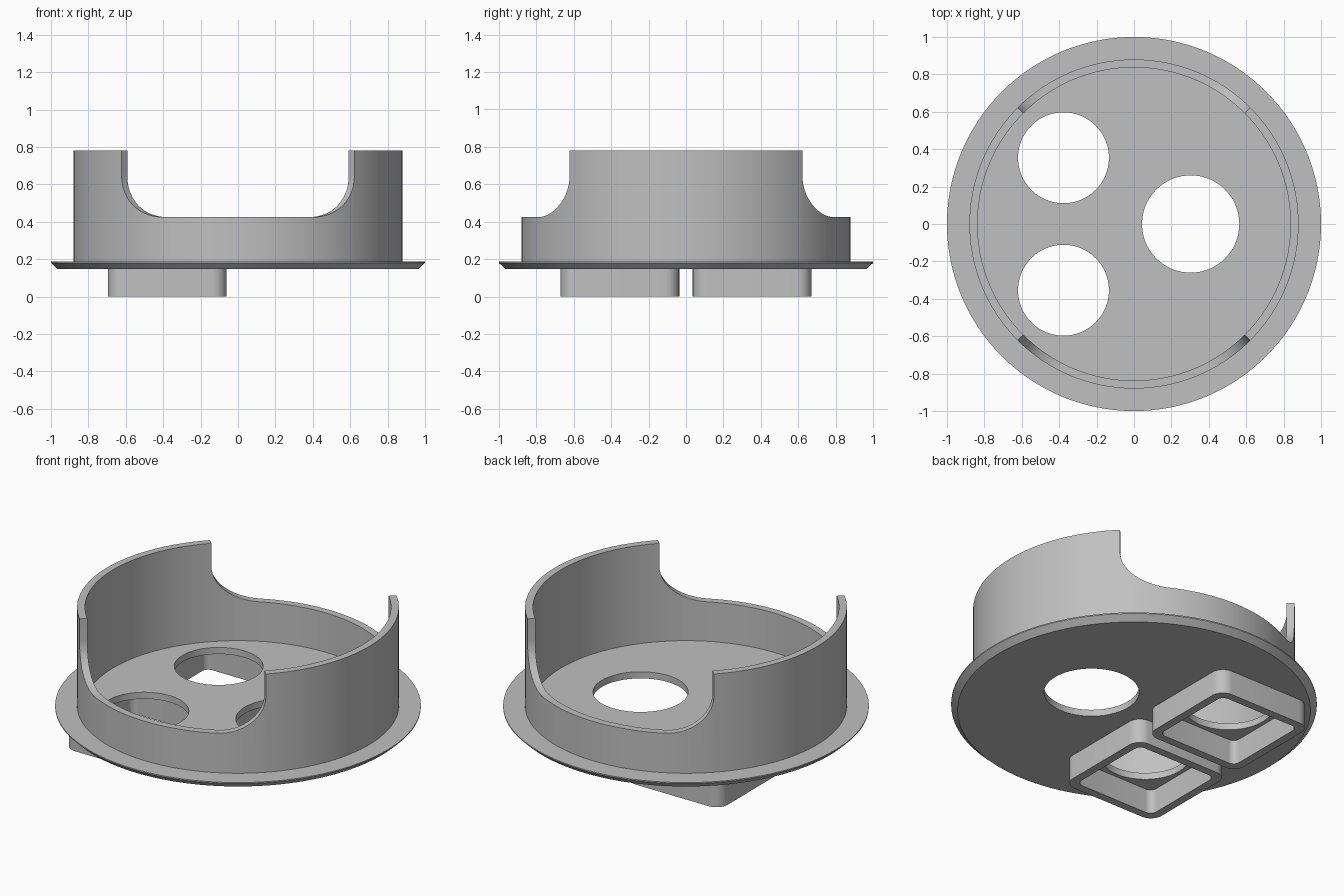
import bpy, bmesh
from math import sin, cos, pi, radians

cube = bpy.data.objects.get("Cube")
if cube:
    bpy.data.objects.remove(cube, do_unlink=True)

grey = bpy.data.materials.new("plain grey")
grey.use_nodes = True
COLOUR = (0.53, 0.53, 0.53, 1)
grey.diffuse_color = COLOUR
grey.node_tree.nodes["Principled BSDF"].inputs["Base Color"].default_value = COLOUR

FLANGE_BOTTOM, FLANGE_TOP, EMBED = 0.147, 0.187, 0.165


def circle(r, z, n=128, x=0, y=0):
    return [(x + r * cos(2 * pi * i / n), y + r * sin(2 * pi * i / n), z) for i in range(n)]


def rounded_square(half, r, z, x, y, steps=8):
    pts = []
    for q in range(4):
        mid = pi / 4 + q * pi / 2
        cx = x + (half - r) * (1 if cos(mid) > 0 else -1)
        cy = y + (half - r) * (1 if sin(mid) > 0 else -1)
        for i in range(steps + 1):
            a = q * pi / 2 + i / steps * pi / 2
            pts.append((cx + r * cos(a), cy + r * sin(a), z))
    return pts


def skin(loops, capped):
    """Join matching loops with quads; cap the ends, or close into a ring."""
    bm = bmesh.new()
    rows = [[bm.verts.new(p) for p in loop] for loop in loops]
    pairs = list(zip(rows, rows[1:]))
    if capped:
        bm.faces.new(rows[0])
        bm.faces.new(rows[-1])
    else:
        pairs.append((rows[-1], rows[0]))
    for a, b in pairs:
        for i in range(len(a)):
            j = (i + 1) % len(a)
            bm.faces.new((a[i], a[j], b[j], b[i]))
    return bm


def finish(bm, name):
    bmesh.ops.recalc_face_normals(bm, faces=bm.faces)
    mesh = bpy.data.meshes.new(name)
    bm.to_mesh(mesh)
    bm.free()
    mesh.materials.append(grey)
    obj = bpy.data.objects.new(name, mesh)
    bpy.context.collection.objects.link(obj)
    return obj


def smooth(obj):
    bpy.ops.object.select_all(action='DESELECT')
    obj.select_set(True)
    bpy.context.view_layer.objects.active = obj
    bpy.ops.object.shade_smooth_by_angle(angle=radians(25))


# Base flange with a chamfered underside
flange = finish(skin([circle(0.965, FLANGE_BOTTOM), circle(1, 0.18),
                      circle(1, FLANGE_TOP)], True), "base_flange")

# Three round holes through the flange
for x, y, r in ((0.303, 0, 0.26), (-0.377, 0.354, 0.243), (-0.377, -0.354, 0.243)):
    cutter = finish(skin([circle(r, 0.05, 96, x, y), circle(r, 0.3, 96, x, y)], True), "hole_cutter")
    cutter.hide_render = True
    mod = flange.modifiers.new("hole", 'BOOLEAN')
    mod.operation, mod.solver, mod.object = 'DIFFERENCE', 'EXACT', cutter
    bpy.context.view_layer.objects.active = flange
    bpy.ops.object.modifier_apply(modifier=mod.name)
    bpy.data.objects.remove(cutter, do_unlink=True)
smooth(flange)

# Ring wall: low at front and back, with rounded corners rising to tall sides
OUTER, INNER, LOW, SHOULDER, TALL = 0.88, 0.837, 0.425, 0.645, 0.78
FILLET, STEPS, QUARTER = radians(18), 14, pi / 2
outline = []
for q in range(4):
    start = -QUARTER / 2 + q * QUARTER
    if q % 2 == 0:
        outline += [(start + QUARTER * i / 36, SHOULDER) for i in range(36)]
    else:
        curve = [(FILLET * (1 - cos(t)), LOW + (SHOULDER - LOW) * (1 - sin(t)))
                 for t in (i / STEPS * pi / 2 for i in range(STEPS + 1))]
        outline += [(start + d, h) for d, h in curve]
        flat = QUARTER - 2 * FILLET
        outline += [(start + FILLET + flat * i / 20, LOW) for i in range(1, 20)]
        outline += [(start + QUARTER - d, h) for d, h in reversed(curve[1:])]


def wall_loop(r, top):
    return [(r * cos(a), r * sin(a), h if top else EMBED) for a, h in outline]


bm = skin([wall_loop(OUTER, False), wall_loop(OUTER, True),
           wall_loop(INNER, True), wall_loop(INNER, False)], False)
tall = [f for f in bm.faces if all(v.co.z > SHOULDER - 1e-4 for v in f.verts)]
raised = bmesh.ops.extrude_face_region(bm, geom=tall)["geom"]
bmesh.ops.translate(bm, vec=(0, 0, TALL - SHOULDER),
                    verts=[g for g in raised if isinstance(g, bmesh.types.BMVert)])
bmesh.ops.delete(bm, geom=[f for f in tall if f.is_valid], context='FACES_ONLY')
smooth(finish(bm, "ring_wall"))

# Two rounded square collars beneath the smaller holes
for side, name in ((1, "back_collar"), (-1, "front_collar")):
    x, y = -0.378, side * 0.353
    outer, inner = (0.317, 0.075), (0.267, 0.04)
    loops = [rounded_square(*size, z, x, y) for size, z in
             ((outer, EMBED), (outer, 0), (inner, 0), (inner, EMBED))]
    smooth(finish(skin(loops, False), name))
